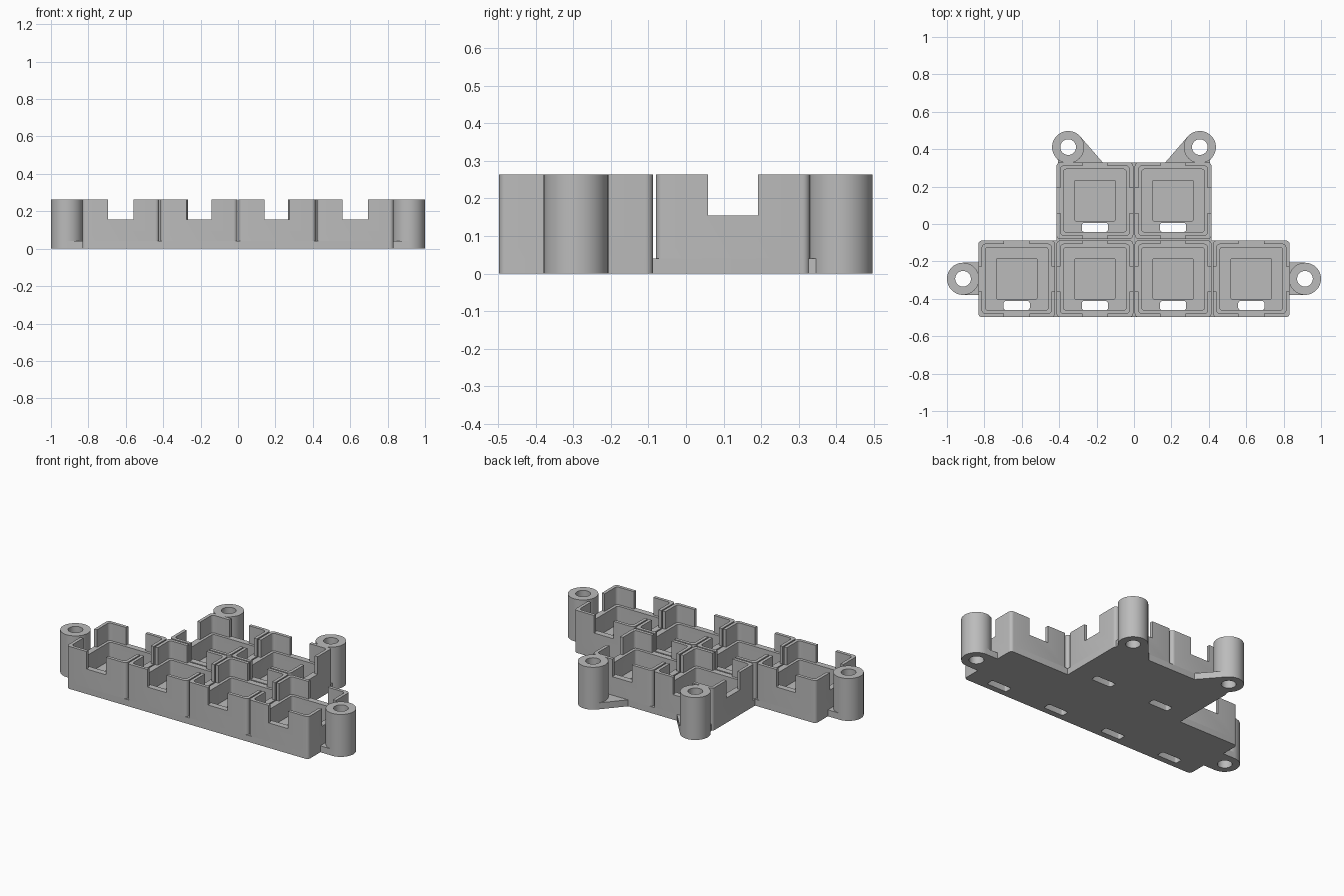
import bpy
import bmesh
import math

if "Cube" in bpy.data.objects:
    bpy.data.objects.remove(bpy.data.objects["Cube"], do_unlink=True)

# Main sizes
PITCH = 0.418
HALF = 0.205
HEIGHT = 0.264
FLOOR = 0.04
LEDGE = 0.155
BOSS_R = 0.086
HOLE_R = 0.042
FRONT_Y, BACK_Y = -0.293, 0.125
CELLS = [(k * PITCH, FRONT_Y) for k in (-1.5, -0.5, 0.5, 1.5)]
CELLS += [(k * PITCH, BACK_Y) for k in (-0.5, 0.5)]

grey = bpy.data.materials.new("plain grey")
grey.use_nodes = True
grey.diffuse_color = (0.5, 0.5, 0.5, 1)
grey.node_tree.nodes["Principled BSDF"].inputs["Base Color"].default_value = (0.5, 0.5, 0.5, 1)


def prism(name, points, z0, z1, radius=0.0, keep_sharp=()):
    """Upright prism from an outline, with rounded vertical corners."""
    bm = bmesh.new()
    verts = [bm.verts.new((x, y, z0)) for x, y in points]
    face = bm.faces.new(verts)
    if radius:
        corners = [v for i, v in enumerate(verts) if i not in keep_sharp]
        bmesh.ops.bevel(bm, geom=corners, offset=radius, offset_type='OFFSET',
                        segments=5, profile=0.5, affect='VERTICES')
    face = bm.faces[:][0]
    out = bmesh.ops.extrude_face_region(bm, geom=[face], use_keep_orig=True)
    for v in out["geom"]:
        if isinstance(v, bmesh.types.BMVert):
            v.co.z = z1
    bmesh.ops.recalc_face_normals(bm, faces=bm.faces[:])
    mesh = bpy.data.meshes.new(name)
    bm.to_mesh(mesh)
    bm.free()
    mesh.materials.append(grey)
    obj = bpy.data.objects.new(name, mesh)
    bpy.context.collection.objects.link(obj)
    return obj


def box(x0, x1, y0, y1):
    return [(x0, y0), (x1, y0), (x1, y1), (x0, y1)]


def square(half):
    return box(-half, half, -half, half)


def circle(x, y, r, n=48):
    return [(x + r * math.cos(2 * math.pi * i / n),
             y + r * math.sin(2 * math.pi * i / n)) for i in range(n)]


def combine(target, other, operation='DIFFERENCE'):
    """Apply a boolean, then discard the second solid."""
    mod = target.modifiers.new("combine", 'BOOLEAN')
    mod.operation = operation
    mod.solver = 'EXACT'
    mod.object = other
    bpy.context.view_layer.objects.active = target
    bpy.ops.object.modifier_apply(modifier=mod.name)
    bpy.data.objects.remove(other, do_unlink=True)


def smooth(obj):
    bpy.ops.object.select_all(action='DESELECT')
    obj.select_set(True)
    bpy.context.view_layer.objects.active = obj
    bpy.ops.object.shade_smooth_by_angle(angle=math.radians(30))


# Stepped base plate, with a square recess and a through slot per cell
wide, narrow = 1.5 * PITCH + HALF, 0.5 * PITCH + HALF
front, step, back = FRONT_Y - HALF, FRONT_Y + HALF, BACK_Y + HALF
outline = [(-wide, front), (wide, front), (wide, step), (narrow, step),
           (narrow, back), (-narrow, back), (-narrow, step), (-wide, step)]
base = prism("base_plate", outline, 0, FLOOR, 0.02, keep_sharp=(3, 6))
for cx, cy in CELLS:
    combine(base, prism("recess", box(cx - 0.108, cx + 0.108, cy - 0.108, cy + 0.108),
                        FLOOR - 0.015, FLOOR + 0.1, 0.006))
    combine(base, prism("slot", box(cx - 0.07, cx + 0.07, cy - 0.167, cy - 0.119),
                        -0.1, FLOOR + 0.1, 0.012))
smooth(base)

# Cell walls: rounded shell, inner ledge, notch in the middle of each side
walls = prism("cell_walls", square(HALF), FLOOR, HEIGHT, 0.02)
combine(walls, prism("lower_room", square(0.168), 0, HEIGHT + 0.1, 0.015))
combine(walls, prism("upper_room", square(0.185), LEDGE, HEIGHT + 0.1, 0.018))
combine(walls, prism("side_notch", box(-0.067, 0.067, -0.4, 0.4), LEDGE, HEIGHT + 0.1))
combine(walls, prism("cross_notch", box(-0.4, 0.4, -0.067, 0.067), LEDGE, HEIGHT + 0.1))
smooth(walls)
for i, (cx, cy) in enumerate(CELLS):
    cell = walls if i == 0 else bpy.data.objects.new("cell_walls", walls.data)
    if i:
        bpy.context.collection.objects.link(cell)
    cell.location = (cx, cy, 0)


# Screw bosses on low arms, mirrored left and right
def screw_boss(name, x, y, arm_points, side):
    boss = prism(name, circle(side * x, y, BOSS_R), 0, HEIGHT)
    arm = prism("arm", [(side * px, py) for px, py in arm_points], 0, FLOOR)
    combine(boss, arm, 'UNION')
    combine(boss, prism("hole", circle(side * x, y, HOLE_R), -0.1, HEIGHT + 0.1))
    smooth(boss)


side_arm = box(wide - 0.01, 0.914, FRONT_Y - BOSS_R, FRONT_Y + BOSS_R)
back_arm = [(0.165, back - 0.008), (0.405, back - 0.008), (0.41, 0.36),
            (0.352, 0.411), (0.285, 0.465), (0.168, back)]
for side, word in ((1, "left"), (-1, "right")):
    screw_boss(word + "_side_boss", 0.914, FRONT_Y, side_arm, side)
    screw_boss(word + "_back_boss", 0.352, 0.411, back_arm, side)
